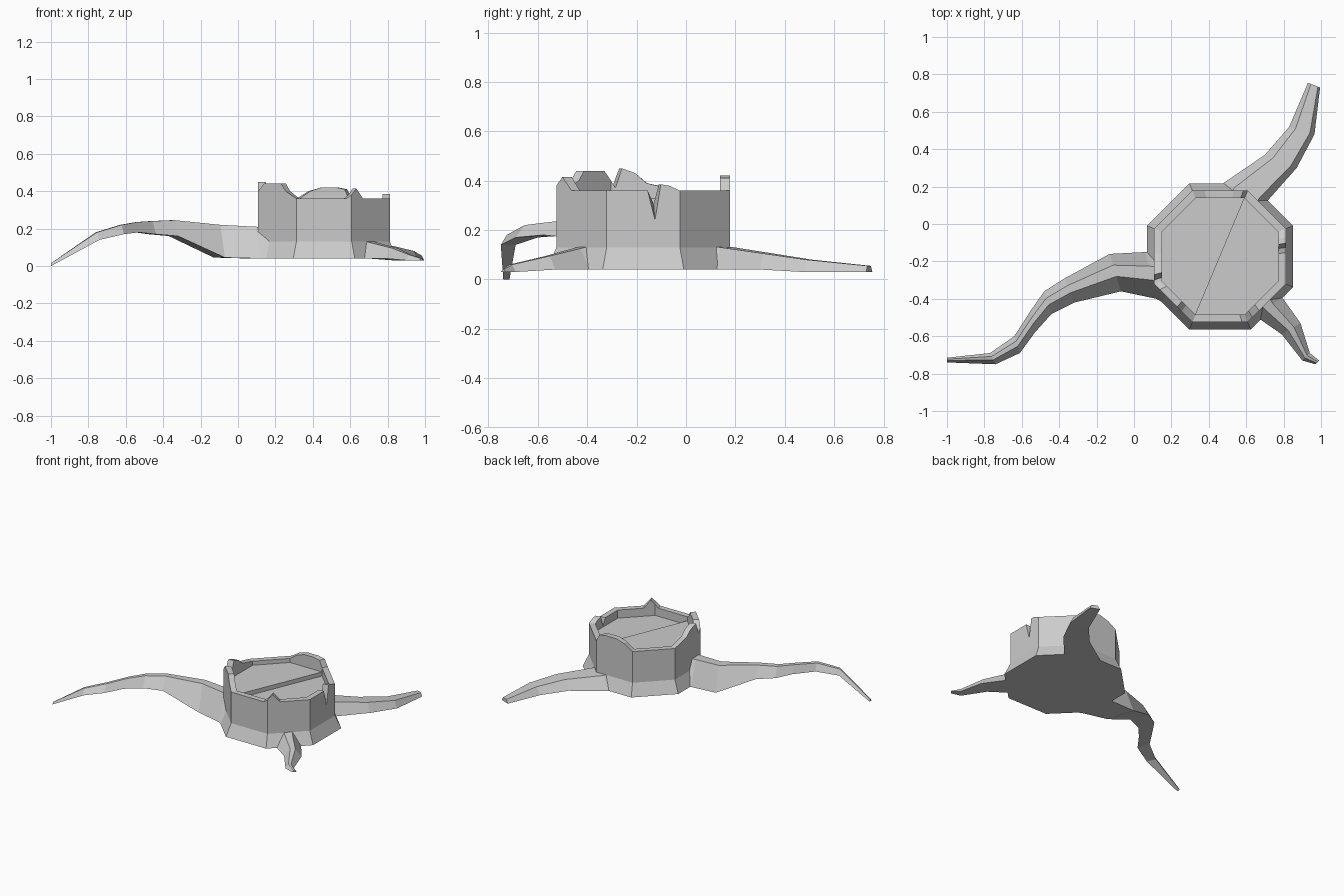
import bpy
import bmesh
from mathutils import Vector

cube = bpy.data.objects.get("Cube")
if cube:
    bpy.data.objects.remove(cube, do_unlink=True)

# One weathered grey for everything
grey = bpy.data.materials.new("weathered_grey")
grey.use_nodes = True
colour = (0.6, 0.6, 0.6, 1)
grey.diffuse_color = colour
shader = next(n for n in grey.node_tree.nodes if n.type == 'BSDF_PRINCIPLED')
shader.inputs["Base Color"].default_value = colour

CENTRE = Vector((0.46, -0.173))
BASE, FLARE, RIM = 0.04, 0.13, 0.36
LOW_FLOOR, HIGH_FLOOR = 0.30, 0.33
INNER, SPREAD = 0.885, 1.11

# Octagon corners, counter-clockwise from the front left
HALF, SHORT = 0.352, 0.148
corners = [CENTRE + Vector(c) for c in (
    (-SHORT, -HALF), (SHORT, -HALF), (HALF, -SHORT), (HALF, SHORT),
    (SHORT, HALF), (-SHORT, HALF), (-HALF, SHORT), (-HALF, -SHORT))]


def scaled(point, factor):
    return CENTRE + (point - CENTRE) * factor


def ring(bm, points, heights):
    return [bm.verts.new((p.x, p.y, z)) for p, z in zip(points, heights)]


def bridge(bm, a, b):
    n = len(a)
    for i in range(n):
        j = (i + 1) % n
        bm.faces.new((a[i], a[j], b[j], b[i]))


def finish(bm, name):
    bmesh.ops.recalc_face_normals(bm, faces=bm.faces)
    mesh = bpy.data.meshes.new(name)
    bm.to_mesh(mesh)
    bm.free()
    mesh.materials.append(grey)
    obj = bpy.data.objects.new(name, mesh)
    bpy.context.collection.objects.link(obj)
    return obj


# Broken rim: side index, fraction along that side, height
rim = [
    (0, 0, RIM), (0, 0.9, RIM), (1, 0, 0.38), (1, 0.12, 0.415), (1, 0.3, RIM),
    (2, 0, RIM), (2, 0.56, RIM), (2, 0.66, 0.24), (2, 0.74, 0.385), (2, 0.85, 0.38),
    (3, 0, RIM), (4, 0, RIM), (4, 0.08, 0.41), (4, 0.25, 0.42), (4, 0.55, 0.42),
    (4, 0.78, 0.4), (5, 0, RIM), (6, 0, RIM), (6, 0.45, 0.39), (6, 0.62, 0.43),
    (6, 0.83, 0.45), (6, 0.93, 0.37), (7, 0, 0.4), (7, 0.15, 0.44),
    (7, 0.6, 0.44), (7, 0.72, 0.4)]
outline = [corners[s].lerp(corners[(s + 1) % 8], t) for s, t, z in rim]
tops = [z for s, t, z in rim]
count = len(rim)

# Trunk: flared foot, straight wall, jagged rim, hollow top with floor
bm = bmesh.new()
loops = [
    ring(bm, [scaled(p, SPREAD) for p in outline], [BASE] * count),
    ring(bm, outline, [FLARE] * count),
    ring(bm, outline, tops),
    ring(bm, [scaled(p, INNER) for p in outline], [max(z, LOW_FLOOR + 0.005) for z in tops]),
    ring(bm, [scaled(p, INNER) for p in outline], [LOW_FLOOR] * count)]
for lower, upper in zip(loops, loops[1:]):
    bridge(bm, lower, upper)
bm.faces.new(loops[0])
bm.faces.new(loops[-1])
finish(bm, "trunk")

# Raised half of the split top
bm = bmesh.new()
half = [scaled(corners[i], INNER) for i in (4, 5, 6, 7, 0)]
bottom = ring(bm, half, [LOW_FLOOR] * 5)
top = ring(bm, half, [HIGH_FLOOR] * 5)
bridge(bm, bottom, top)
bm.faces.new(top)
bm.faces.new(bottom)
finish(bm, "raised_split_top")


def root(name, stations, back, front):
    """Loft a four-sided root; a station is two ground edges, top and bottom height."""
    bm = bmesh.new()
    loops = []
    for ax, ay, bx, by, high, low in stations:
        a, b = Vector((ax, ay)), Vector((bx, by))
        points = [a, b, a.lerp(b, front), a.lerp(b, back)]
        loops.append(ring(bm, points, [low, low, high, high]))
    for p, q in zip(loops, loops[1:]):
        bridge(bm, p, q)
    bm.faces.new(loops[0])
    bm.faces.new(loops[-1])
    finish(bm, name)


root("long_root", [
    (0.16, -0.13, 0.24, -0.47, 0.2, 0.04),
    (0.06, -0.15, 0.12, -0.4, 0.21, 0.04),
    (-0.13, -0.16, -0.07, -0.36, 0.22, 0.045),
    (-0.37, -0.29, -0.32, -0.42, 0.245, 0.16),
    (-0.48, -0.36, -0.44, -0.48, 0.24, 0.17),
    (-0.55, -0.46, -0.53, -0.58, 0.235, 0.18),
    (-0.64, -0.6, -0.61, -0.69, 0.22, 0.17),
    (-0.77, -0.69, -0.74, -0.75, 0.18, 0.14),
    (-1, -0.715, -1, -0.74, 0.015, 0)], 0.3, 0.6)

root("back_root", [
    (0.42, 0.12, 0.68, 0.02, 0.14, 0.04),
    (0.48, 0.22, 0.71, 0.12, 0.13, 0.04),
    (0.7, 0.37, 0.87, 0.3, 0.105, 0.04),
    (0.83, 0.52, 0.965, 0.48, 0.08, 0.03),
    (0.93, 0.755, 0.995, 0.73, 0.055, 0.03)], 0.25, 0.82)

root("front_root", [
    (0.76, -0.32, 0.6, -0.46, 0.14, 0.04),
    (0.79, -0.39, 0.66, -0.5, 0.125, 0.04),
    (0.89, -0.53, 0.79, -0.59, 0.095, 0.04),
    (0.94, -0.69, 0.9, -0.73, 0.06, 0.03),
    (0.99, -0.73, 0.97, -0.75, 0.04, 0.03)], 0.35, 0.65)
